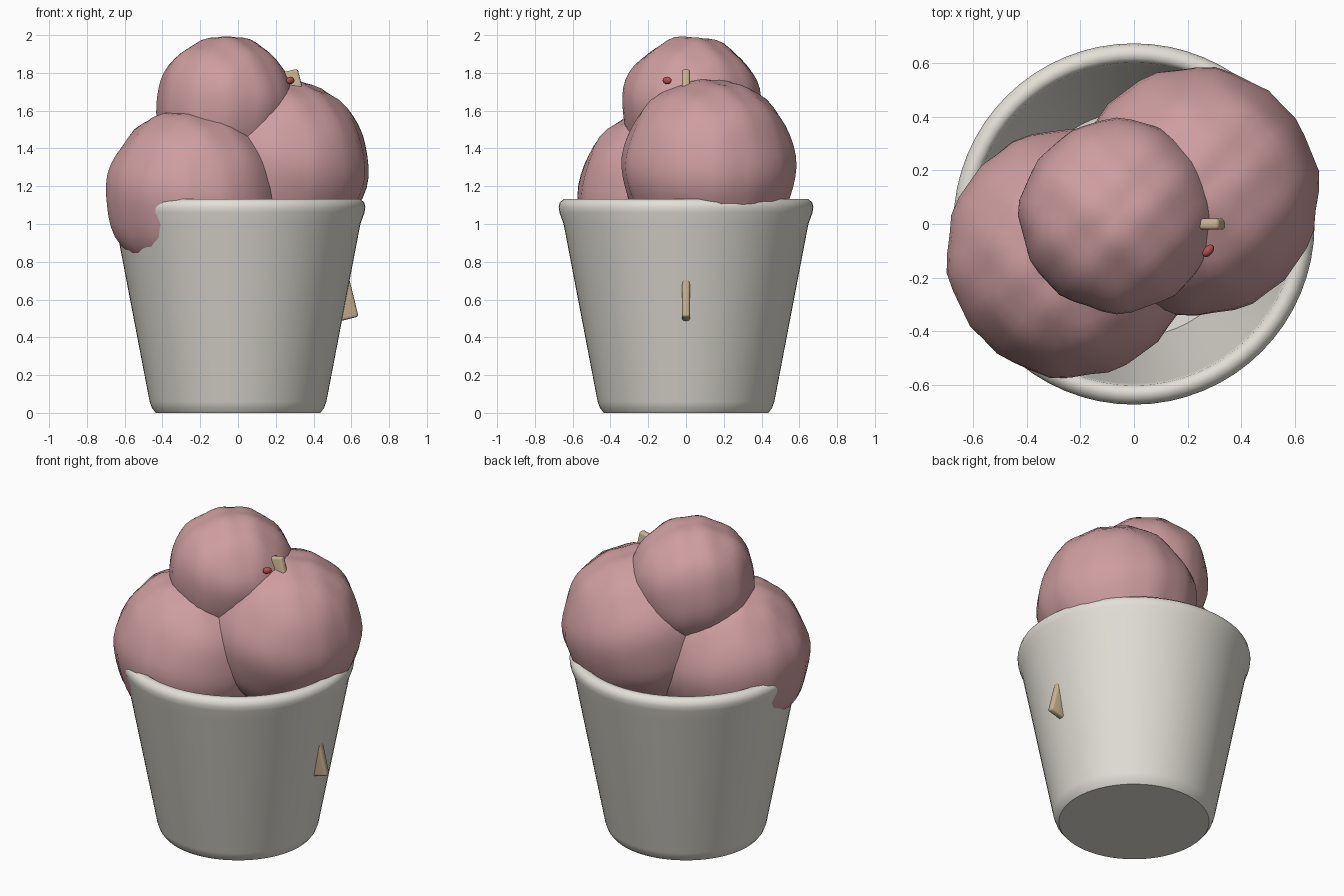
import bpy, bmesh, math
from mathutils import Vector

if "Cube" in bpy.data.objects:
    bpy.data.objects.remove(bpy.data.objects["Cube"])


def paint(obj, name, rgb):
    mat = bpy.data.materials.get(name) or bpy.data.materials.new(name)
    mat.diffuse_color = (*rgb, 1)
    mat.use_nodes = True
    mat.node_tree.nodes["Principled BSDF"].inputs["Base Color"].default_value = mat.diffuse_color
    obj.data.materials.append(mat)


def finish(bm, name, mat, rgb, angle=50):
    bmesh.ops.recalc_face_normals(bm, faces=bm.faces)
    mesh = bpy.data.meshes.new(name)
    bm.to_mesh(mesh)
    bm.free()
    obj = bpy.data.objects.new(name, mesh)
    bpy.context.collection.objects.link(obj)
    paint(obj, mat, rgb)
    bpy.ops.object.select_all(action='DESELECT')
    obj.select_set(True)
    bpy.context.view_layer.objects.active = obj
    bpy.ops.object.shade_smooth_by_angle(angle=math.radians(angle))
    return obj


CREAM = (0.76, 0.74, 0.67)
PINK = (0.62, 0.34, 0.35)
WAFER = (0.58, 0.44, 0.29)
RED = (0.45, 0.08, 0.08)

# Cup: hollow lathed profile with rounded rim
profile = [(0, 0), (0.435, 0), (0.455, 0.025), (0.468, 0.06), (0.648, 1.0),
           (0.67, 1.06), (0.674, 1.09), (0.668, 1.115), (0.645, 1.133),
           (0.62, 1.133), (0.603, 1.115), (0.595, 1.07), (0.42, 0.08), (0, 0.06)]
bm = bmesh.new()
vs = [bm.verts.new((r, 0, z)) for r, z in profile]
es = [bm.edges.new(p) for p in zip(vs, vs[1:])]
bmesh.ops.spin(bm, geom=vs + es, cent=(0, 0, 0), axis=(0, 0, 1),
               angle=math.tau, steps=64, use_duplicate=False)
bmesh.ops.remove_doubles(bm, verts=bm.verts, dist=1e-4)
finish(bm, "cup", "cup_cream", CREAM)


# Scoops: spheres with a gentle rippled surface
def scoop(name, centre, radius):
    bm = bmesh.new()
    bmesh.ops.create_uvsphere(bm, u_segments=40, v_segments=26, radius=radius)
    c = Vector(centre)
    for v in bm.verts:
        n = v.co.normalized()
        p = v.co + c
        ripple = (math.sin(26 * p.x) * math.sin(26 * p.y)
                  + 0.5 * math.sin(19 * p.z + 5 * p.x))
        v.co = p + n * 0.008 * ripple
    finish(bm, name, "ice_cream_pink", PINK, 80)


scoop("left_scoop", (-0.24, -0.11, 1.15), 0.46)
scoop("right_scoop", (0.23, 0.122, 1.305), 0.46)
scoop("top_scoop", (-0.065, 0.03, 1.63), 0.364)

# Flat wafer stick running down through the cup wall
top, low = Vector((0.258, 0, 1.808)), Vector((0.58, 0, 0.495))
axis = top - low
bm = bmesh.new()
bmesh.ops.create_cube(bm, size=1)
bmesh.ops.scale(bm, verts=bm.verts, vec=(0.12, 0.042, axis.length))
bmesh.ops.bevel(bm, geom=bm.edges[:], offset=0.014, segments=3,
                profile=0.5, affect='EDGES')
stick = finish(bm, "wafer_stick", "wafer_tan", WAFER)
stick.location = (top + low) / 2
stick.rotation_euler.y = math.atan2(axis.x, axis.z)

# Small red sprinkle pressed into the top scoop
bm = bmesh.new()
bmesh.ops.create_uvsphere(bm, u_segments=16, v_segments=10, radius=0.018)
bmesh.ops.scale(bm, verts=bm.verts, vec=(1.5, 0.95, 1.1))
berry = finish(bm, "sprinkle", "sprinkle_red", RED)
berry.location = (0.277, -0.1, 1.76)
berry.rotation_euler.z = math.radians(50)
